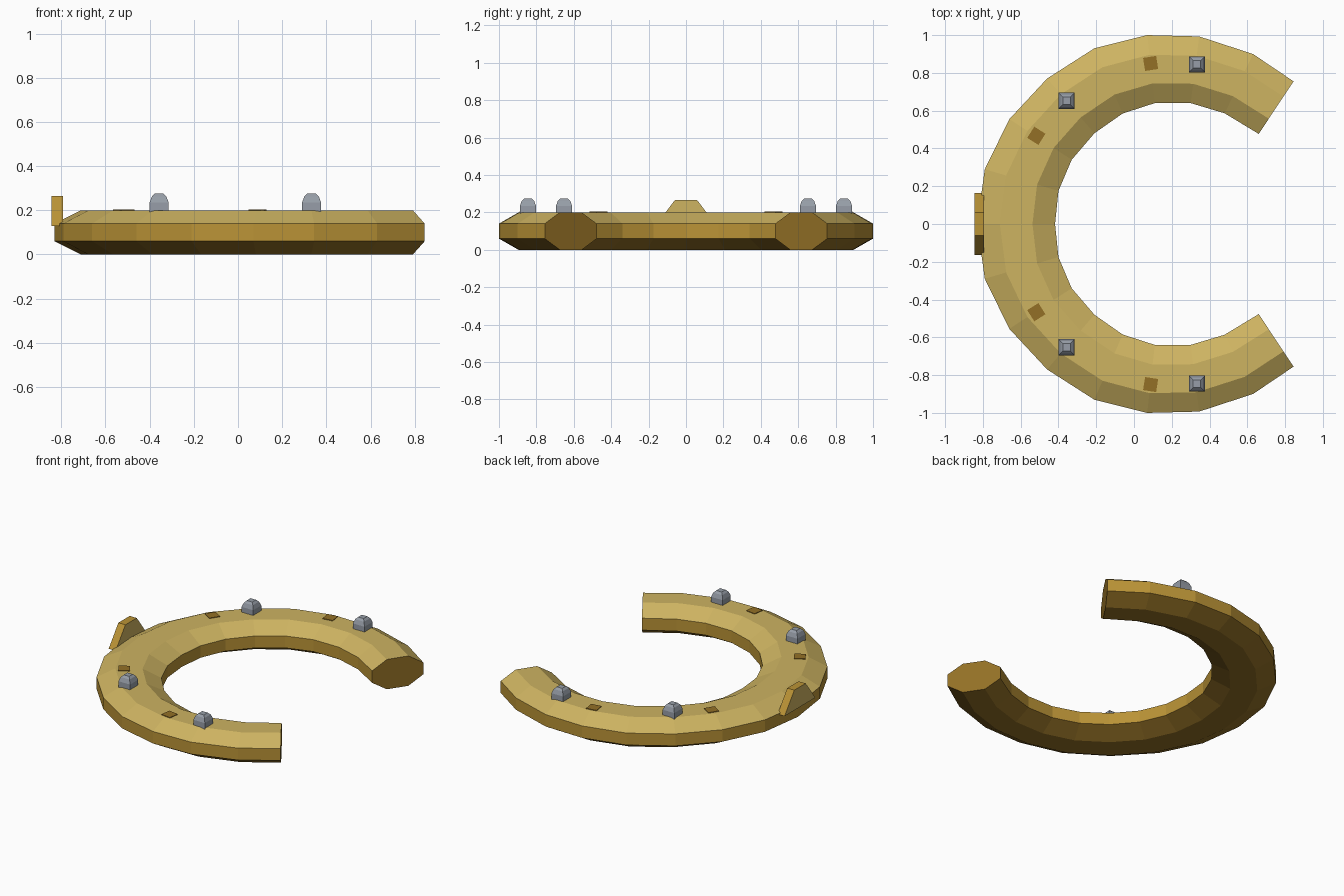
import bpy, bmesh, math
from mathutils import Matrix, Vector

if "Cube" in bpy.data.objects:
    bpy.data.objects.remove(bpy.data.objects["Cube"])


def material(name, r, g, b):
    """Flat colour given as 0-255 display values, stored linear."""
    def lin(c):
        c /= 255
        return c / 12.92 if c <= 0.04045 else ((c + 0.055) / 1.055) ** 2.4
    m = bpy.data.materials.new(name)
    m.diffuse_color = (lin(r), lin(g), lin(b), 1)
    m.use_nodes = True
    m.node_tree.nodes["Principled BSDF"].inputs["Base Color"].default_value = m.diffuse_color
    return m


PALE = material("pale_gold", 205, 179, 97)
GOLD = material("gold", 186, 147, 54)
BROWN = material("brown", 147, 112, 38)
GREY = material("steel_grey", 151, 158, 168)


def finish(name, bm, mats, rule=None):
    """Turn a bmesh into an object; rule picks a material slot per face."""
    bmesh.ops.recalc_face_normals(bm, faces=bm.faces)
    bm.normal_update()
    if rule:
        for f in bm.faces:
            f.material_index = rule(f)
    me = bpy.data.meshes.new(name)
    bm.to_mesh(me)
    bm.free()
    for m in mats:
        me.materials.append(m)
    ob = bpy.data.objects.new(name, me)
    bpy.context.collection.objects.link(ob)
    return ob


def loft(bm, rings):
    """Skin a list of closed point rings and cap both ends."""
    vs = [[bm.verts.new(p) for p in r] for r in rings]
    n = len(vs[0])
    for a, b in zip(vs, vs[1:]):
        for i in range(n):
            j = (i + 1) % n
            bm.faces.new((a[i], a[j], b[j], b[i]))
    bm.faces.new(vs[0])
    bm.faces.new(vs[-1])


# Open ring: octagonal section swept from one tip round the back to the other
outer = [(.845, .755), (.63, .90), (.345, .993), (.07, 1.0), (-.21, .93),
         (-.46, .77), (-.66, .555), (-.79, .29), (-.83, 0)]
inner = [(.66, .477), (.48, .586), (.30, .64), (.11, .64), (-.06, .585),
         (-.21, .48), (-.33, .34), (-.40, .175), (-.418, 0)]
pairs = list(zip(inner, outer))
pairs += [((a, -b), (c, -d)) for (a, b), (c, d) in reversed(pairs[:-1])]
section = [(0, .06), (.29, 0), (.71, 0), (1, .06),
           (1, .14), (.71, .2), (.29, .2), (0, .14)]
rings = []
for i, o in pairs:
    i, o = Vector(i), Vector(o)
    rings.append([(*i.lerp(o, t), z) for t, z in section])
bm = bmesh.new()
loft(bm, rings)


def ring_colour(f):
    if len(f.verts) == 8:          # cut tips
        return 2
    if f.normal.z > 0.3:           # top and upper bevels
        return 0
    return 2 if f.normal.z < -0.3 else 1


finish("open_ring", bm, [PALE, GOLD, BROWN], ring_colour)

# Upright tab at the back of the ring: pale faces, gold rim
bm = bmesh.new()
trapezoid = [(-.163, .13), (.163, .13), (.06, .265), (-.06, .265)]
loft(bm, [[(x, y, z) for y, z in trapezoid] for x in (-.845, -.793)])
finish("back_tab", bm, [PALE, GOLD],
       lambda f: 0 if abs(f.normal.x) > 0.7 else 1)

# Square studs with stepped, narrowing tops
stud_profile = [(.043, .19), (.043, .235), (.033, .262), (.02, .275)]
for side, s in (("left", 1), ("right", -1)):
    for place, x, y in (("front", .333, .845), ("rear", -.357, .652)):
        bm = bmesh.new()
        loft(bm, [[(x + h * a, s * y + h * b, z) for a, b in
                   ((-1, -1), (1, -1), (1, 1), (-1, 1))]
                  for h, z in stud_profile])
        finish(f"stud_{place}_{side}", bm, [GREY])

    # Thin square inlays turned to follow the ring
    for place, x, y in (("front", .088, .85), ("rear", -.517, .467)):
        bm = bmesh.new()
        bmesh.ops.create_cube(bm, size=1, matrix=(
            Matrix.Translation((x, s * y, .2))
            @ Matrix.Rotation(math.atan2(s * y, x - .22), 4, 'Z')
            @ Matrix.Diagonal((.07, .07, .008, 1))))
        finish(f"inlay_{place}_{side}", bm, [BROWN])
